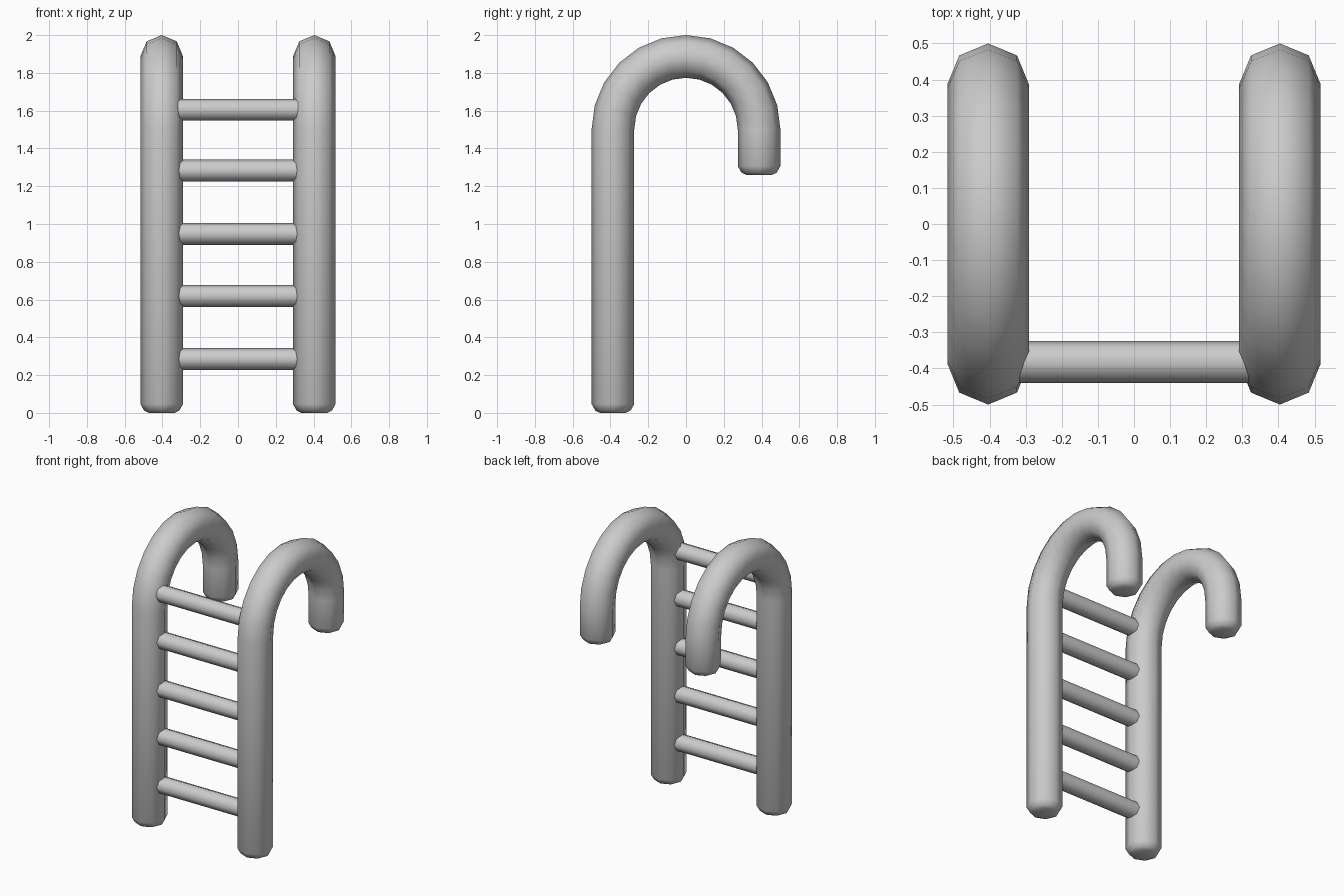
import bpy, bmesh
from math import sin, cos, pi, radians
from mathutils import Vector

if "Cube" in bpy.data.objects:
    bpy.data.objects.remove(bpy.data.objects["Cube"])

R = 0.113          # rail tube radius
BEND = 0.387       # radius of the hook bend
BEND_Z = 1.5       # height of the bend centre
END_Z = 1.26       # underside of the hook end
RAIL_X = 0.404


def finish(name, bm, angle):
    bmesh.ops.recalc_face_normals(bm, faces=bm.faces)
    me = bpy.data.meshes.new(name)
    bm.to_mesh(me)
    bm.free()
    ob = bpy.data.objects.new(name, me)
    bpy.context.collection.objects.link(ob)
    bpy.ops.object.select_all(action='DESELECT')
    bpy.context.view_layer.objects.active = ob
    ob.select_set(True)
    bpy.ops.object.shade_smooth_by_angle(angle=radians(angle))
    return ob


def tube(name, stations, side, sides=8, angle=50):
    """Sweep a polygon ring; stations are (centre, normal direction, radius)."""
    bm = bmesh.new()
    rings = []
    for c, n, r in stations:
        rings.append([bm.verts.new(c + r * (cos(2 * pi * i / sides) * side
                                            + sin(2 * pi * i / sides) * n))
                      for i in range(sides)])
    for a, b in zip(rings, rings[1:]):
        for i in range(sides):
            j = (i + 1) % sides
            bm.faces.new((a[i], a[j], b[j], b[i]))
    bm.faces.new(rings[0])
    bm.faces.new(rings[-1])
    return finish(name, bm, angle)


# Rounded end: (distance from tip, radius)
END = [(0, R - 0.045), (0.012, R - 0.02), (0.047, R)]

# Hooked side rails
for name, x in (("left_rail", -RAIL_X), ("right_rail", RAIL_X)):
    st = [(Vector((x, -BEND, h)), Vector((0, -1, 0)), r) for h, r in END]
    for k in range(13):
        t = pi - pi * k / 12
        n = Vector((0, cos(t), sin(t)))
        st.append((Vector((x, 0, BEND_Z)) + BEND * n, n, R))
    st += [(Vector((x, BEND, END_Z + h)), Vector((0, 1, 0)), r)
           for h, r in reversed(END)]
    tube(name, st, Vector((1, 0, 0)))

# Rungs
for k, z in enumerate((0.285, 0.619, 0.948, 1.283, 1.605)):
    st = [(Vector((x, -0.382, z)), Vector((0, 0, 1)), 0.058)
          for x in (-0.35, 0.35)]
    tube(f"rung_{k + 1}", st, Vector((0, 1, 0)))
